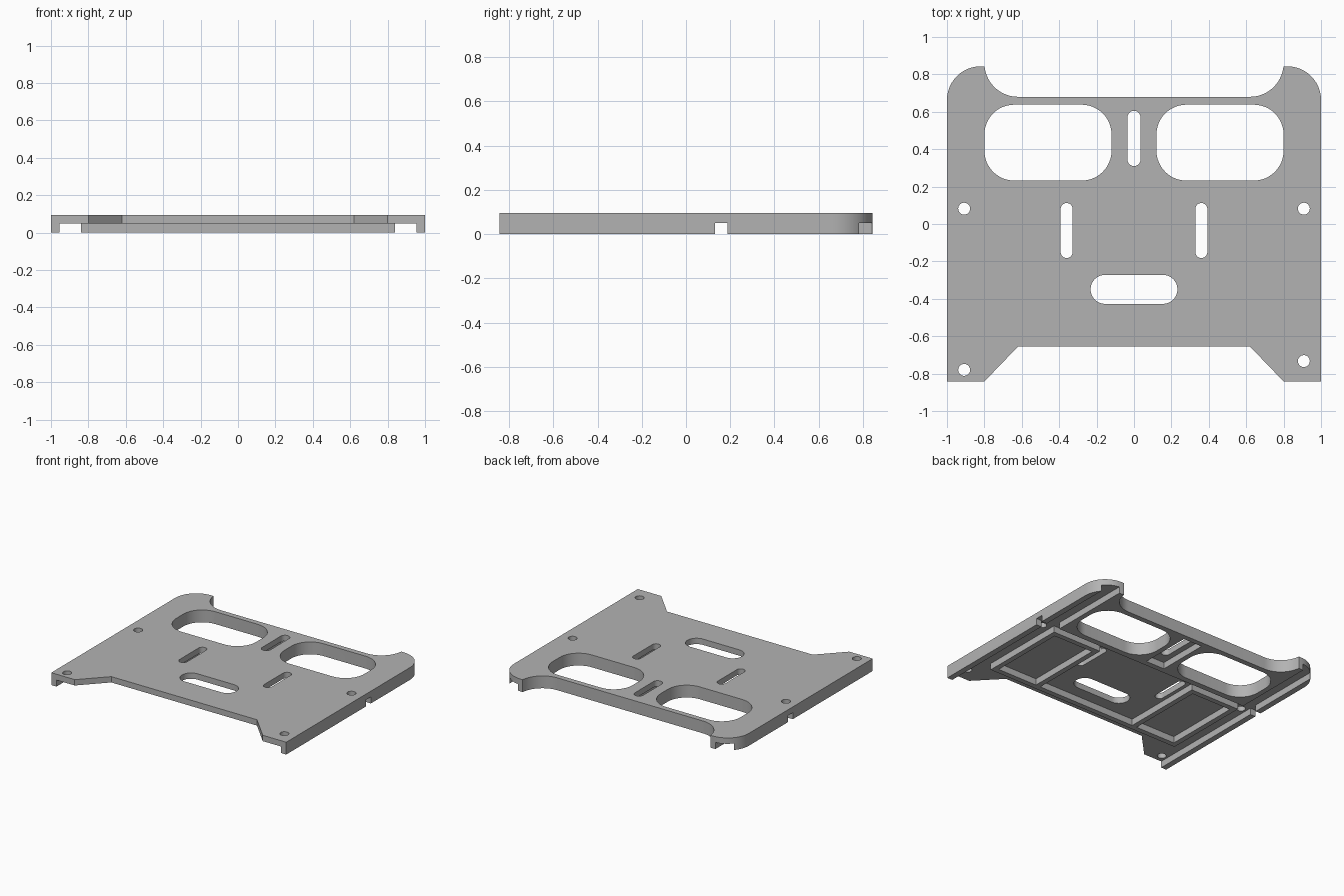
import bpy
import bmesh
import math

cube = bpy.data.objects.get("Cube")
if cube:
    bpy.data.objects.remove(cube, do_unlink=True)

TOP, RIB = 0.095, 0.05      # full height, depth of the underside recesses

grey = bpy.data.materials.new("mid grey")
grey.use_nodes = True
grey.diffuse_color = (0.45, 0.45, 0.45, 1)
grey.node_tree.nodes["Principled BSDF"].inputs["Base Color"].default_value = (0.45, 0.45, 0.45, 1)


def arc(cx, cy, r, a0, a1, n=12):
    """Points along an arc, angles in degrees."""
    angles = [math.radians(a0 + (a1 - a0) * i / n) for i in range(n + 1)]
    return [(cx + r * math.cos(a), cy + r * math.sin(a)) for a in angles]


def prism(name, pts, z0, z1):
    """Extrude a flat outline between two heights."""
    bm = bmesh.new()
    face = bm.faces.new([bm.verts.new((x, y, z0)) for x, y in pts])
    new = bmesh.ops.extrude_face_region(bm, geom=[face])["geom"]
    bmesh.ops.translate(bm, vec=(0, 0, z1 - z0),
                        verts=[v for v in new if isinstance(v, bmesh.types.BMVert)])
    bmesh.ops.recalc_face_normals(bm, faces=bm.faces)
    mesh = bpy.data.meshes.new(name)
    bm.to_mesh(mesh)
    bm.free()
    mesh.materials.append(grey)
    obj = bpy.data.objects.new(name, mesh)
    bpy.context.collection.objects.link(obj)
    return obj


def rounded(x0, x1, y0, y1, r):
    """Rounded rectangle outline."""
    return (arc(x1 - r, y1 - r, r, 0, 90) + arc(x0 + r, y1 - r, r, 90, 180)
            + arc(x0 + r, y0 + r, r, 180, 270) + arc(x1 - r, y0 + r, r, 270, 360))


def cut(pts, top):
    """Subtract an outline from the plate, from below up to the given height."""
    clean = [p for i, p in enumerate(pts) if math.dist(p, pts[i - 1]) > 1e-4]
    cutter = prism("cutter", clean, -0.1, top)
    cutter.hide_render = True
    mod = plate.modifiers.new("cut", 'BOOLEAN')
    mod.operation, mod.solver, mod.object = 'DIFFERENCE', 'EXACT', cutter
    bpy.context.view_layer.objects.active = plate
    bpy.ops.object.modifier_apply(modifier=mod.name)
    bpy.data.objects.remove(cutter, do_unlink=True)


def recess(x0, x1, y0, y1):
    cut([(x0, y0), (x1, y0), (x1, y1), (x0, y1)], RIB)


# Plate outline: notched front edge, rounded rear ears with filleted inner sides
half = [(0.62, -0.655), (0.8, -0.842), (1, -0.842)]
half += arc(0.82, 0.663, 0.18, 0, 90)
half += [(0.8, 0.843)] + arc(0.62, 0.86, 0.18, -8, -90)
plate = prism("base_plate", half + [(-x, y) for x, y in reversed(half)], 0, TOP)

# Underside recesses, leaving rails and ribs standing
recess(-1.2, 1.2, 0.13, 0.187)              # cross channel
recess(-0.84, 0.84, -1, -0.56)              # front area
recess(-0.42, 0.42, -0.52, 0.16)            # middle area
recess(-0.08, 0.08, 0.23, 0.64)             # around the rear slot
for s in (-1, 1):
    for a, b, y0, y1 in ((0.84, 0.955, -1, 1), (0.46, 0.8, -0.52, 0.09)):
        recess(min(s * a, s * b), max(s * a, s * b), y0, y1)

# Through openings
THROUGH = TOP + 0.1
cut(rounded(-0.035, 0.035, 0.31, 0.605, 0.0349), THROUGH)
cut(rounded(-0.232, 0.232, -0.427, -0.272, 0.077), THROUGH)
for s in (-1, 1):
    cut(rounded(s * 0.46 - 0.34, s * 0.46 + 0.34, 0.232, 0.638, 0.16), THROUGH)
    cut(rounded(s * 0.36 - 0.032, s * 0.36 + 0.032, -0.182, 0.112, 0.0319), THROUGH)

# Screw holes
for x, y in ((-0.908, -0.78), (0.908, -0.733), (-0.908, 0.082), (0.908, 0.082)):
    cut(arc(x, y, 0.032, 0, 345, 23), THROUGH)

# Smooth curved walls, keep edges crisp
for o in bpy.context.selected_objects:
    o.select_set(False)
plate.select_set(True)
bpy.context.view_layer.objects.active = plate
bpy.ops.object.shade_smooth_by_angle(angle=math.radians(30))
